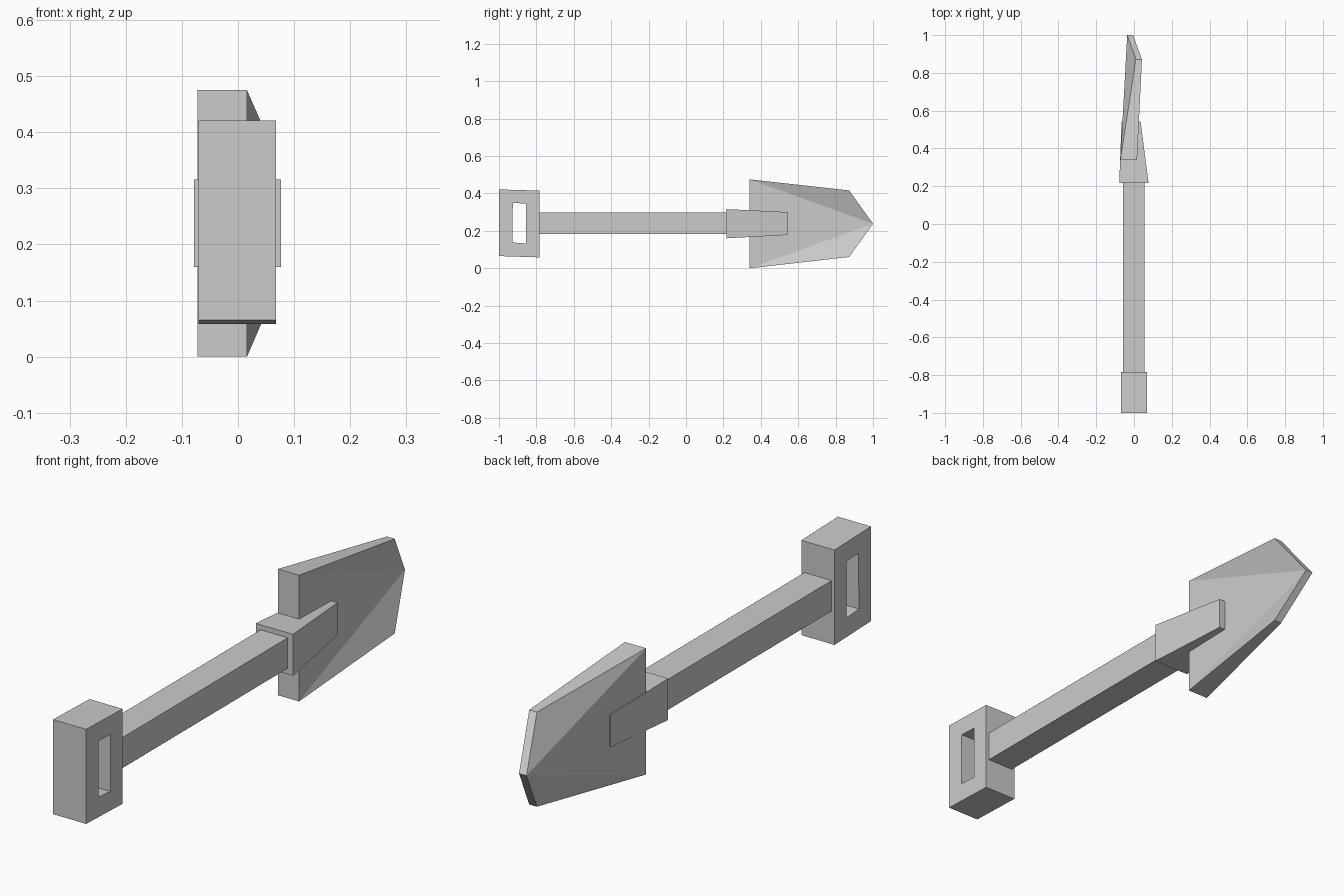
import bpy
import bmesh

old = bpy.data.objects.get("Cube")
if old:
    bpy.data.objects.remove(old, do_unlink=True)

grey = bpy.data.materials.new("plain_grey")
grey.use_nodes = True
colour = (0.6, 0.6, 0.6, 1)
grey.diffuse_color = colour
grey.node_tree.nodes["Principled BSDF"].inputs["Base Color"].default_value = colour


def loft(name, rings, caps=(), closed=False):
    """Skin matching rings of points; caps lists index faces for both end rings."""
    bm = bmesh.new()
    loops = [[bm.verts.new(p) for p in ring] for ring in rings]
    count = len(loops[0])
    pairs = list(zip(loops, loops[1:]))
    if closed:
        pairs.append((loops[-1], loops[0]))
    for a, b in pairs:
        for i in range(count):
            j = (i + 1) % count
            bm.faces.new((a[i], a[j], b[j], b[i]))
    for face in caps:
        for ring in (loops[0], loops[-1]):
            bm.faces.new([ring[i] for i in face])
    bmesh.ops.recalc_face_normals(bm, faces=bm.faces)
    mesh = bpy.data.meshes.new(name)
    bm.to_mesh(mesh)
    bm.free()
    mesh.materials.append(grey)
    obj = bpy.data.objects.new(name, mesh)
    bpy.context.collection.objects.link(obj)
    return obj


def section(y, x0, x1, z0, z1):
    return [(x0, y, z0), (x1, y, z0), (x1, y, z1), (x0, y, z1)]


def side_outline(x, points):
    return [(x, y, z) for y, z in points]


QUAD = [(0, 1, 2, 3)]

# Shaft and the tapered socket that holds the blade
loft("shaft", [section(-0.783, -0.058, 0.055, 0.182, 0.297),
               section(0.23, -0.058, 0.055, 0.182, 0.297)], QUAD)
loft("socket", [section(0.217, -0.078, 0.077, 0.16, 0.316),
                section(0.542, -0.066, 0.035, 0.178, 0.3)], QUAD)

# Grip: a slightly tilted block with a slot through it
outer = [(-1, 0.065), (-0.783, 0.058), (-0.783, 0.415), (-1, 0.421)]
slot = [(-0.928, 0.138), (-0.855, 0.132), (-0.855, 0.346), (-0.926, 0.349)]
left, right = 0.068, -0.07
loft("grip", [side_outline(left, outer), side_outline(right, outer),
              side_outline(right, slot), side_outline(left, slot)], closed=True)


# Blade: a pointed plate whose shoulders fold forward from a flat centre
def blade_side(root_x, shoulder_x, tip_x):
    return [(root_x, 0.34, 0), (shoulder_x, 0.872, 0.06), (tip_x, 1, 0.238),
            (shoulder_x, 0.872, 0.416), (root_x, 0.34, 0.475)]


loft("blade", [blade_side(-0.072, 0.01, -0.036), blade_side(0.016, 0.042, -0.005)],
     [(0, 1, 2), (0, 2, 4), (2, 3, 4)])
